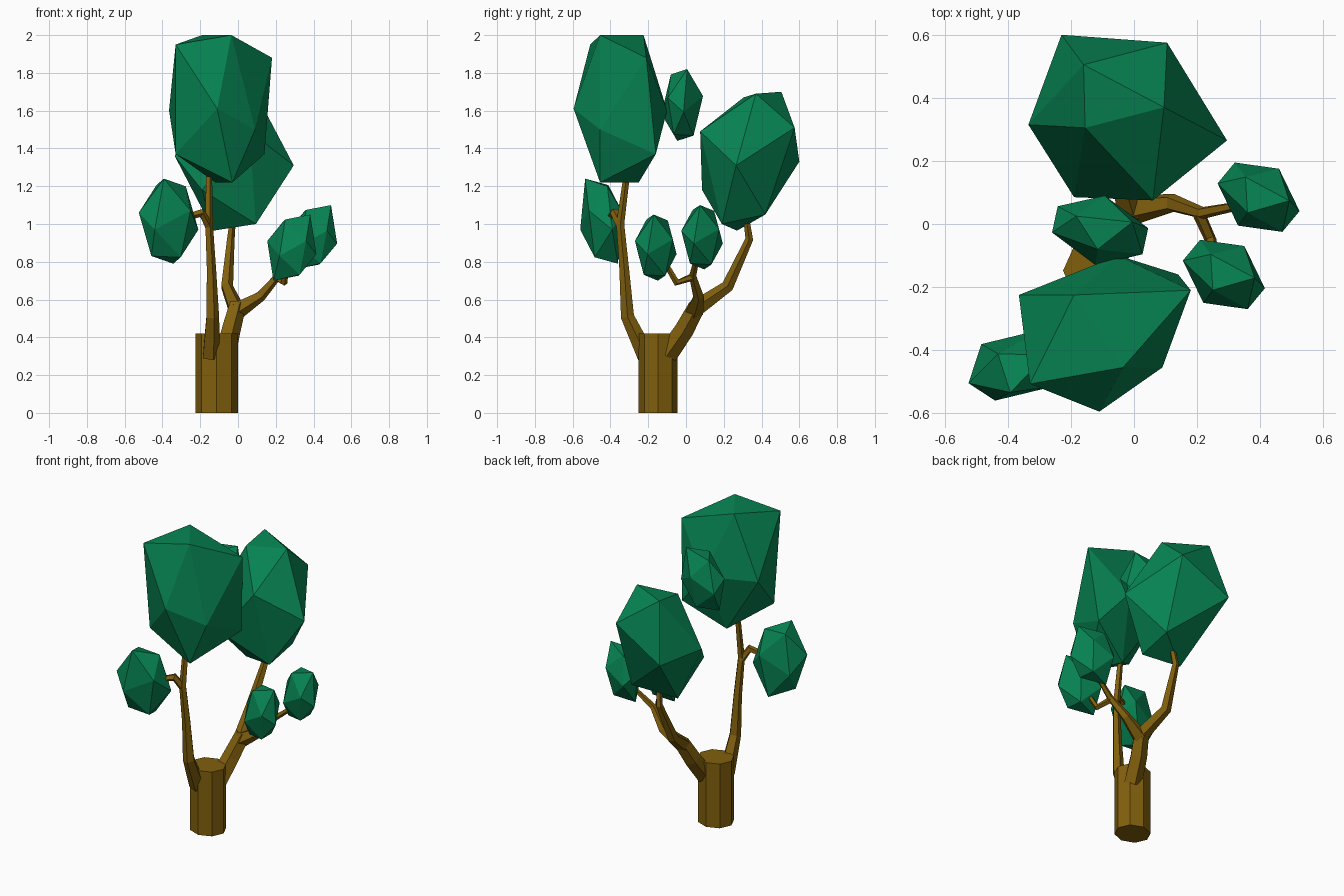
import bpy, bmesh, math
from mathutils import Vector, Matrix

if "Cube" in bpy.data.objects:
    bpy.data.objects.remove(bpy.data.objects["Cube"])


def material(name, color):
    m = bpy.data.materials.new(name)
    m.diffuse_color = (*color, 1)
    m.use_nodes = True
    m.node_tree.nodes["Principled BSDF"].inputs["Base Color"].default_value = m.diffuse_color
    return m


BARK = material("bark", (0.22, 0.115, 0.004))
LEAF = material("leaf", (0.002, 0.23, 0.085))


def finish(name, bm, mat):
    bmesh.ops.recalc_face_normals(bm, faces=bm.faces)
    me = bpy.data.meshes.new(name)
    bm.to_mesh(me)
    bm.free()
    me.materials.append(mat)
    ob = bpy.data.objects.new(name, me)
    bpy.context.collection.objects.link(ob)
    return ob


def branch(name, path, sides=5):
    """Tapered faceted tube through (x, y, z, radius) points."""
    bm = bmesh.new()
    pts = [Vector(p[:3]) for p in path]
    rings = []
    for i, p in enumerate(pts):
        t = pts[min(i + 1, len(pts) - 1)] - pts[max(i - 1, 0)]
        q = Vector((0, 0, 1)).rotation_difference(t.normalized())
        r = path[i][3]
        ang = [math.tau * k / sides for k in range(sides)]
        rings.append([bm.verts.new(p + q @ Vector((r * math.cos(a), r * math.sin(a), 0))) for a in ang])
    for a, b in zip(rings, rings[1:]):
        for k in range(sides):
            n = (k + 1) % sides
            bm.faces.new((a[k], a[n], b[n], b[k]))
    bm.faces.new(rings[0])
    bm.faces.new(rings[-1])
    return finish(name, bm, BARK)


def foliage(name, points):
    """Faceted twelve-cornered clump."""
    bm = bmesh.new()
    for p in points:
        bm.verts.new(p)
    bmesh.ops.convex_hull(bm, input=bm.verts[:])
    return finish(name, bm, LEAF)


def fitted(points, lo, hi, turn):
    """Turn a clump about z and fit it to a bounding box."""
    rot = Matrix.Rotation(math.radians(turn), 3, 'Z')
    pts = [rot @ Vector(p) for p in points]
    mn = [min(p[i] for p in pts) for i in range(3)]
    mx = [max(p[i] for p in pts) for i in range(3)]
    return [[lo[i] + (p[i] - mn[i]) / (mx[i] - mn[i]) * (hi[i] - lo[i]) for i in range(3)] for p in pts]


# Trunk
bm = bmesh.new()
bmesh.ops.create_cone(bm, cap_ends=True, cap_tris=True, segments=8, radius1=1, radius2=1, depth=0.42,
                      matrix=Matrix.Translation((-0.113, -0.148, 0.21)) @ Matrix.Diagonal((0.112, 0.103, 1, 1)))
finish("trunk", bm, BARK)

# Front limb and its side twig
branch("front_limb", [(-0.145, -0.21, 0.30, 0.05), (-0.137, -0.31, 0.51, 0.037), (-0.143, -0.327, 0.76, 0.027),
                      (-0.155, -0.348, 1.0, 0.022), (-0.155, -0.315, 1.25, 0.018)])
branch("front_twig", [(-0.155, -0.345, 0.99, 0.025), (-0.195, -0.38, 1.06, 0.024), (-0.29, -0.41, 1.03, 0.018)])

# Back limb, forking to the back crown and the right twigs
branch("back_limb", [(-0.07, -0.10, 0.31, 0.058), (-0.04, -0.01, 0.44, 0.054), (-0.005, 0.06, 0.57, 0.048)])
branch("back_fork", [(-0.01, 0.05, 0.55, 0.047), (-0.06, 0.22, 0.67, 0.034), (-0.04, 0.335, 0.92, 0.022),
                     (-0.025, 0.315, 1.06, 0.016)])
branch("right_fork", [(-0.01, 0.045, 0.54, 0.05), (0.12, 0.067, 0.62, 0.03), (0.215, 0.035, 0.73, 0.02),
                      (0.34, 0.06, 0.83, 0.014)])
branch("right_twig", [(0.205, 0.035, 0.72, 0.021), (0.243, -0.05, 0.69, 0.019), (0.26, -0.12, 0.81, 0.014)])

# Large clumps
foliage("front_crown", [
    (-0.11, -0.595, 1.61), (-0.33, -0.507, 1.95), (-0.19, -0.225, 2.0), (-0.035, -0.455, 2.0),
    (0.18, -0.21, 1.88), (-0.365, -0.225, 1.6), (0.09, -0.455, 1.5), (0.14, -0.16, 1.37),
    (-0.03, -0.455, 1.22), (-0.12, -0.25, 1.22), (-0.33, -0.44, 1.37), (-0.05, -0.1, 1.6)])
foliage("back_crown", [
    (0.295, 0.265, 1.31), (-0.335, 0.315, 1.36), (0.105, 0.575, 1.51), (-0.16, 0.505, 1.70),
    (0.095, 0.37, 1.69), (-0.155, 0.305, 1.67), (0.06, 0.075, 1.49), (-0.23, 0.6, 1.33),
    (-0.19, 0.085, 1.18), (0.095, 0.19, 1.0), (-0.13, 0.27, 0.965), (0.1, 0.42, 1.05)])

# Small clumps share one shape: six corners and their opposites
HALF = [(-0.58, 1, -0.2), (1, -0.4, -0.2), (-0.5, -0.82, -0.25),
        (-0.32, 0.58, 0.82), (0.75, -0.1, 1), (-0.27, -0.45, 0.85)]
SMALL = HALF + [tuple(-c for c in p) for p in HALF]
for name, lo, hi, turn in [
    ("middle_clump", (-0.26, -0.13, 1.44), (0.045, 0.09, 1.82), 25),
    ("left_clump", (-0.525, -0.56, 0.79), (-0.21, -0.335, 1.24), 265),
    ("right_front_clump", (0.155, -0.27, 0.70), (0.415, -0.05, 1.05), 0),
    ("right_back_clump", (0.265, -0.025, 0.76), (0.525, 0.195, 1.10), 0),
]:
    foliage(name, fitted(SMALL, lo, hi, turn))
